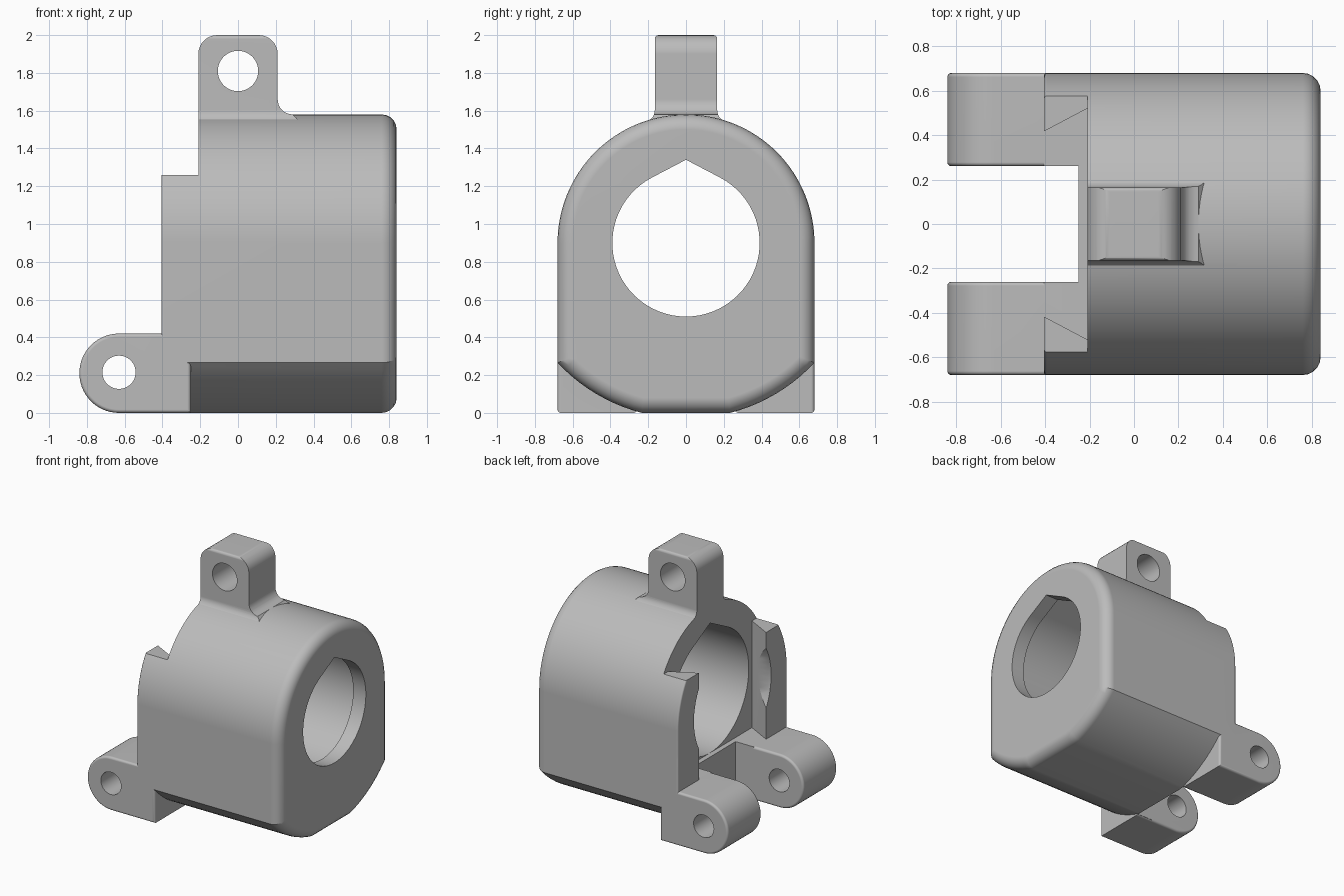
import bpy, bmesh
from math import acos, asin, cos, sin, degrees, radians

if "Cube" in bpy.data.objects:
    bpy.data.objects.remove(bpy.data.objects["Cube"])

grey = bpy.data.materials.new("plain grey")
grey.use_nodes = True
grey.diffuse_color = (0.5, 0.5, 0.5, 1)
grey.node_tree.nodes["Principled BSDF"].inputs["Base Color"].default_value = (0.5, 0.5, 0.5, 1)


def arc(cx, cy, r, start, end, n=8):
    angles = [radians(start + (end - start) * i / n) for i in range(n + 1)]
    return [(cx + r * cos(a), cy + r * sin(a)) for a in angles]


def circle(cx, cy, r, n=48):
    return arc(cx, cy, r, 0, 360, n)[:-1]


def rect(a0, a1, b0, b1):
    return [(a0, b0), (a1, b0), (a1, b1), (a0, b1)]


def teardrop(r, cz=0.9, lean=27.6):
    tip = [(0, cz + r / cos(radians(lean)))]
    return tip + arc(0, cz, r, 90 + lean, 450 - lean, 56)


def prism(name, points, axis, lo, hi, round_lo=0, round_hi=0):
    """Extrude a profile along an axis, optionally rounding its end rims."""
    place = {"X": lambda a, b, d: (d, a, b),
             "Y": lambda a, b, d: (a, d, b),
             "Z": lambda a, b, d: (a, b, d)}[axis]
    k = "XYZ".index(axis)
    bm = bmesh.new()
    rings = [[bm.verts.new(place(a, b, d)) for a, b in points] for d in (lo, hi)]
    for ring in rings:
        bm.faces.new(ring)
    for i in range(len(points)):
        j = (i + 1) % len(points)
        bm.faces.new((rings[0][i], rings[0][j], rings[1][j], rings[1][i]))
    bmesh.ops.recalc_face_normals(bm, faces=bm.faces[:])
    for d, width in ((lo, round_lo), (hi, round_hi)):
        if width:
            rim = [e for e in bm.edges if all(abs(v.co[k] - d) < 1e-5 for v in e.verts)]
            bmesh.ops.bevel(bm, geom=rim, offset=width, offset_type='OFFSET', segments=5,
                            profile=0.5, affect='EDGES', clamp_overlap=False)
    mesh = bpy.data.meshes.new(name)
    bm.to_mesh(mesh)
    bm.free()
    mesh.materials.append(grey)
    obj = bpy.data.objects.new(name, mesh)
    bpy.context.collection.objects.link(obj)
    return obj


def activate(obj):
    bpy.ops.object.select_all(action='DESELECT')
    obj.select_set(True)
    bpy.context.view_layer.objects.active = obj


def combine(target, other, operation):
    activate(target)
    mod = target.modifiers.new(operation.lower(), 'BOOLEAN')
    mod.operation = operation
    mod.solver = 'EXACT'
    mod.object = other
    bpy.ops.object.modifier_apply(modifier=mod.name)
    bpy.data.objects.remove(other)


# Housing: round top, straight sides, broad curved lower corners
low = degrees(asin(0.9 / 0.93))
high = degrees(acos(0.68 / 0.93))
outline = (arc(0, 0.9, 0.93, -low, -high, 10) + arc(0, 0.9, 0.68, 0, 180, 64)
           + arc(0, 0.9, 0.93, 180 + high, 180 + low, 10))
housing = prism("housing", outline, "X", -0.405, 0.84, 0.012, 0.08)

# Open end: gap between the lugs, dovetail slot, cut-back crown
combine(housing, prism("lug_gap", rect(-1, -0.25, -0.26, 0.26), "Z", -0.5, 0.5), 'DIFFERENCE')
dovetail = [(-0.5, -0.367), (-0.21, -0.52), (-0.21, 0.52), (-0.5, 0.367)]
combine(housing, prism("dovetail_slot", dovetail, "Z", 0.42, 1.3), 'DIFFERENCE')
combine(housing, prism("crown_cut", rect(-1, -0.21, -1, 1), "Z", 1.26, 2.2), 'DIFFERENCE')

# Top tab: side profile crossed with a flared front profile
side = ([(-0.21, 1.48), (0.33, 1.48), (0.33, 1.54)] + arc(0.29, 1.66, 0.08, 270, 180)
        + arc(0.11, 1.9, 0.1, 0, 90) + arc(-0.11, 1.9, 0.1, 90, 180))
half = [(0.235, 1.48)] + arc(0.235, 1.605, 0.07, 270, 180) + arc(0.145, 1.98, 0.02, 0, 90, 4)
front = half + [(-a, b) for a, b in reversed(half)]
tab = prism("top_tab", side, "Y", -0.4, 0.4)
combine(tab, prism("tab_flare", front, "X", -0.5, 0.5), 'INTERSECT')
combine(housing, tab, 'UNION')

# Hinge lugs at the lower corners
lug = [(-0.25, 0), (-0.25, 0.42)] + arc(-0.63, 0.21, 0.21, 90, 270, 28)
for lo, hi in ((0.26, 0.68), (-0.68, -0.26)):
    combine(housing, prism("hinge_lug", lug, "Y", lo, hi, 0.018, 0.018), 'UNION')

# Wide inner cavity, narrower end bore, and pin holes
combine(housing, prism("cavity", teardrop(0.48), "X", -1, 0.73), 'DIFFERENCE')
combine(housing, prism("end_bore", teardrop(0.39), "X", 0.6, 1), 'DIFFERENCE')
combine(housing, prism("tab_hole", circle(0, 1.81, 0.107), "Y", -1, 1), 'DIFFERENCE')
combine(housing, prism("lug_hole", circle(-0.63, 0.215, 0.088), "Y", -1, 1), 'DIFFERENCE')

# Smooth curves, crisp edges
activate(housing)
bpy.ops.object.shade_smooth_by_angle(angle=radians(30))
weighted = housing.modifiers.new("even_shading", 'WEIGHTED_NORMAL')
weighted.keep_sharp = True
